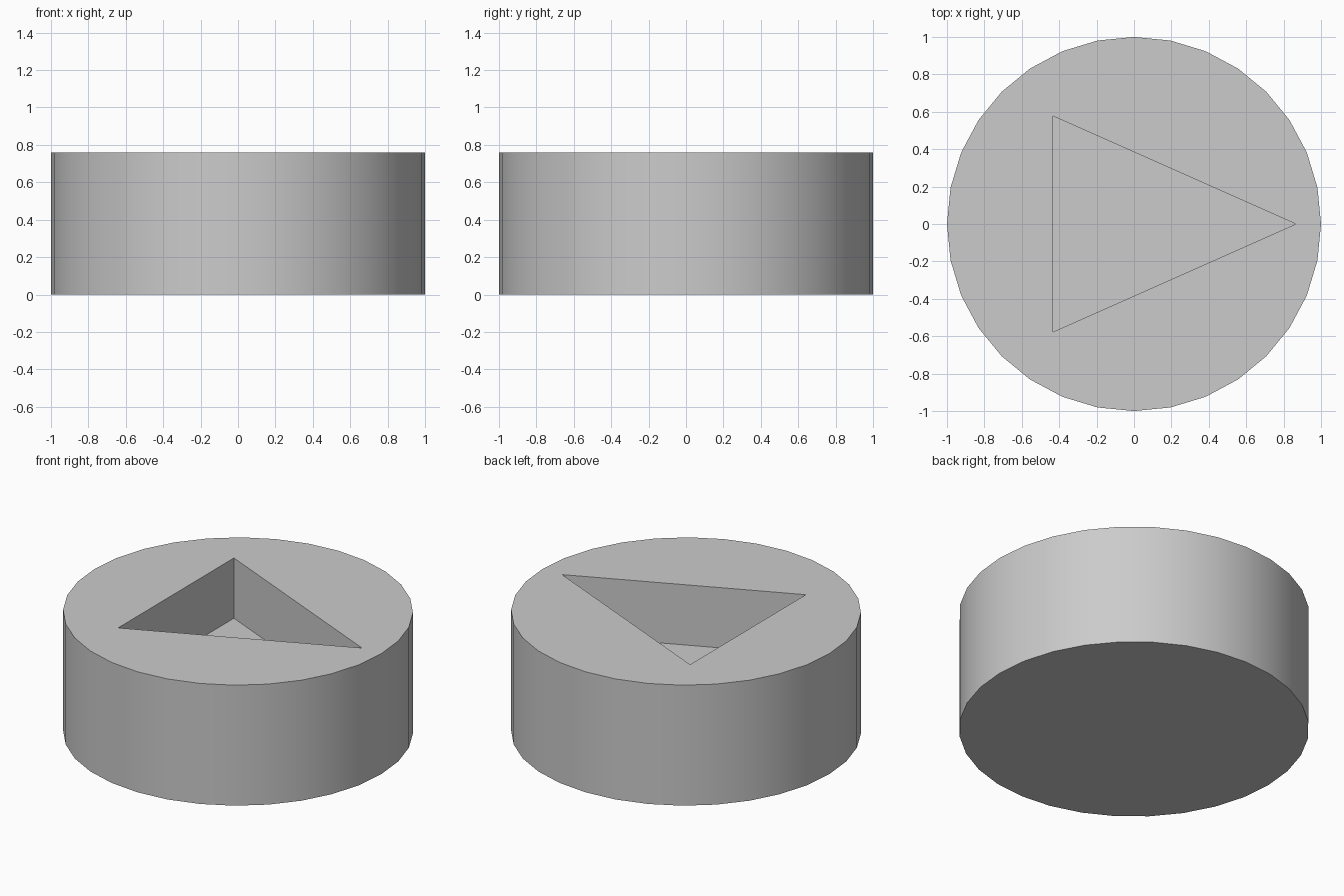
import bpy
import math

HEIGHT = 0.76
FLOOR = HEIGHT / 2

cube = bpy.data.objects.get("Cube")
if cube:
    bpy.data.objects.remove(cube, do_unlink=True)

grey = bpy.data.materials.new("light grey")
grey.use_nodes = True
colour = (0.6, 0.6, 0.6, 1)
grey.diffuse_color = colour
grey.node_tree.nodes["Principled BSDF"].inputs["Base Color"].default_value = colour


def prism(name, sides, radius, bottom, top):
    """Upright prism with one corner on the y axis."""
    bpy.ops.mesh.primitive_cylinder_add(
        vertices=sides, radius=radius, depth=top - bottom,
        location=(0, 0, (bottom + top) / 2))
    obj = bpy.context.object
    obj.name = name
    obj.data.materials.append(grey)
    return obj


# Triangular cutter, pointing to +x and narrowed across y
cutter = prism("pocket_cutter", 3, 0.865, FLOOR, HEIGHT + 0.2)
cutter.rotation_euler.z = -math.pi / 2
cutter.scale.x = 0.77
cutter.hide_render = True

# Round body with the blind pocket cut into its top
body = prism("round_body", 32, 1, 0, HEIGHT)
cut = body.modifiers.new("pocket", "BOOLEAN")
cut.operation = "DIFFERENCE"
cut.solver = "EXACT"
cut.object = cutter
bpy.ops.object.modifier_apply(modifier=cut.name)
bpy.data.objects.remove(cutter, do_unlink=True)

# Smooth round wall, sharp rims and pocket edges
bpy.ops.object.shade_smooth_by_angle(angle=math.radians(30))
